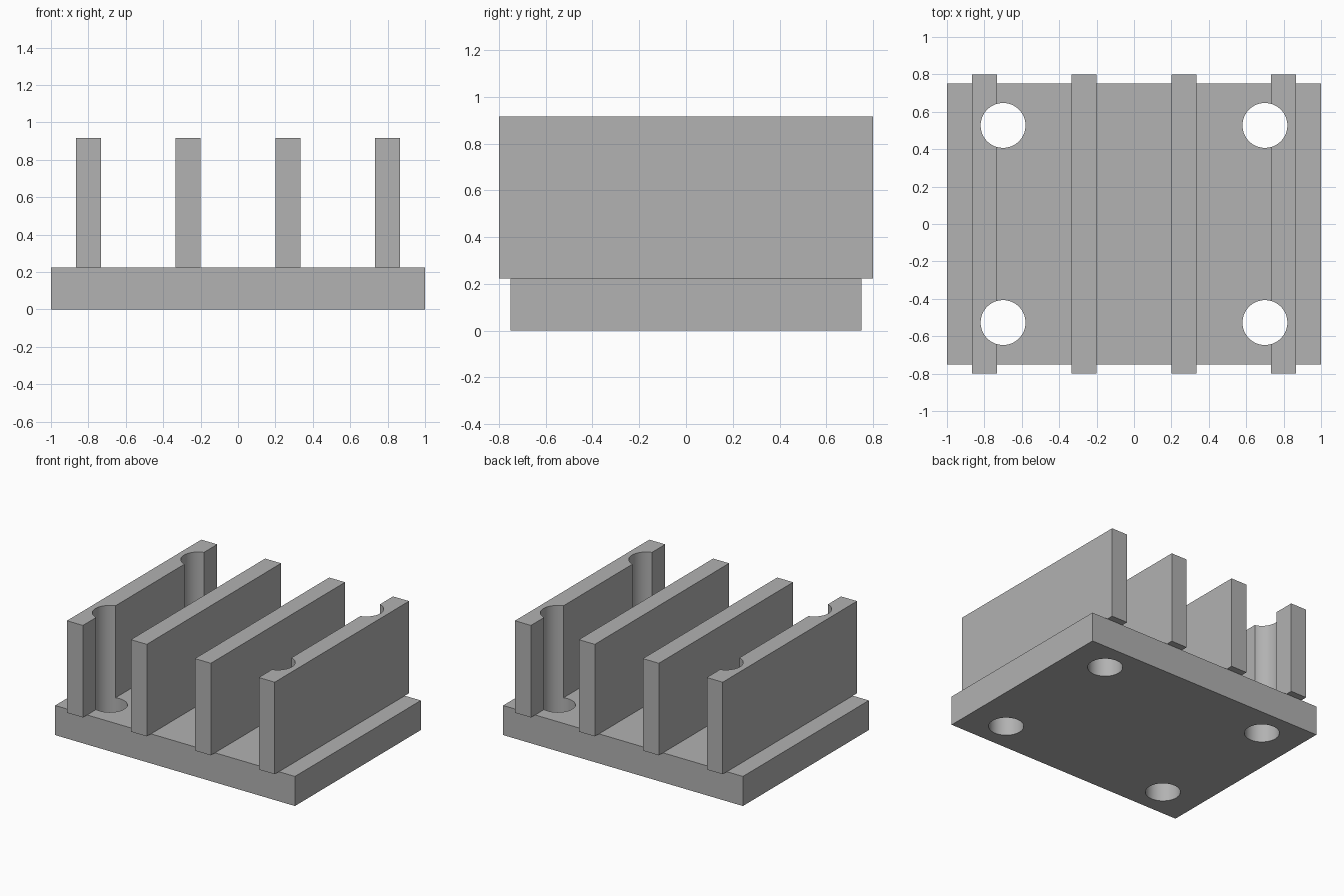
import bpy
import math

default = bpy.data.objects.get("Cube")
if default:
    bpy.data.objects.remove(default, do_unlink=True)

# Plain grey metal
metal = bpy.data.materials.new("grey_metal")
metal.use_nodes = True
grey = (0.445, 0.445, 0.445, 1)
metal.diffuse_color = grey
metal.node_tree.nodes["Principled BSDF"].inputs["Base Color"].default_value = grey

BASE_TOP = 0.223
FIN_TOP = 0.917
HOLE_X, HOLE_Y, HOLE_R = 0.7, 0.527, 0.12


def box(name, size, centre):
    bpy.ops.mesh.primitive_cube_add(size=1, location=centre)
    obj = bpy.context.object
    obj.name = name
    obj.scale = size
    bpy.ops.object.transform_apply(location=False, rotation=False, scale=True)
    obj.data.materials.append(metal)
    return obj


def drill(obj, x, y):
    """Cut a vertical screw hole right through a part."""
    bpy.ops.mesh.primitive_cylinder_add(vertices=64, radius=HOLE_R, depth=3, location=(x, y, 0))
    cutter = bpy.context.object
    cutter.name = "hole_cutter"
    cutter.hide_render = True
    cutter.data.materials.append(metal)
    cut = obj.modifiers.new("screw_hole", "BOOLEAN")
    cut.operation = "DIFFERENCE"
    cut.solver = "EXACT"
    cut.object = cutter
    bpy.ops.object.select_all(action="DESELECT")
    bpy.context.view_layer.objects.active = obj
    obj.select_set(True)
    bpy.ops.object.modifier_apply(modifier=cut.name)
    bpy.data.objects.remove(cutter, do_unlink=True)


def finish(obj):
    bpy.ops.object.select_all(action="DESELECT")
    bpy.context.view_layer.objects.active = obj
    obj.select_set(True)
    bpy.ops.object.shade_smooth_by_angle(angle=math.radians(30))


# Base plate with four screw holes
base = box("base_plate", (2, 1.5, BASE_TOP), (0, 0, BASE_TOP / 2))
for sx in (-1, 1):
    for sy in (-1, 1):
        drill(base, sx * HOLE_X, sy * HOLE_Y)
finish(base)

# Cooling fins, the outer pair notched by the screw holes
fin_size = (0.133, 1.6, FIN_TOP - BASE_TOP)
for side, sx in (("right", -1), ("left", 1)):
    for place, x in (("inner", 0.267), ("outer", 0.8)):
        fin = box(f"{side}_{place}_fin", fin_size, (sx * x, 0, (BASE_TOP + FIN_TOP) / 2))
        if place == "outer":
            for sy in (-1, 1):
                drill(fin, sx * HOLE_X, sy * HOLE_Y)
            finish(fin)
